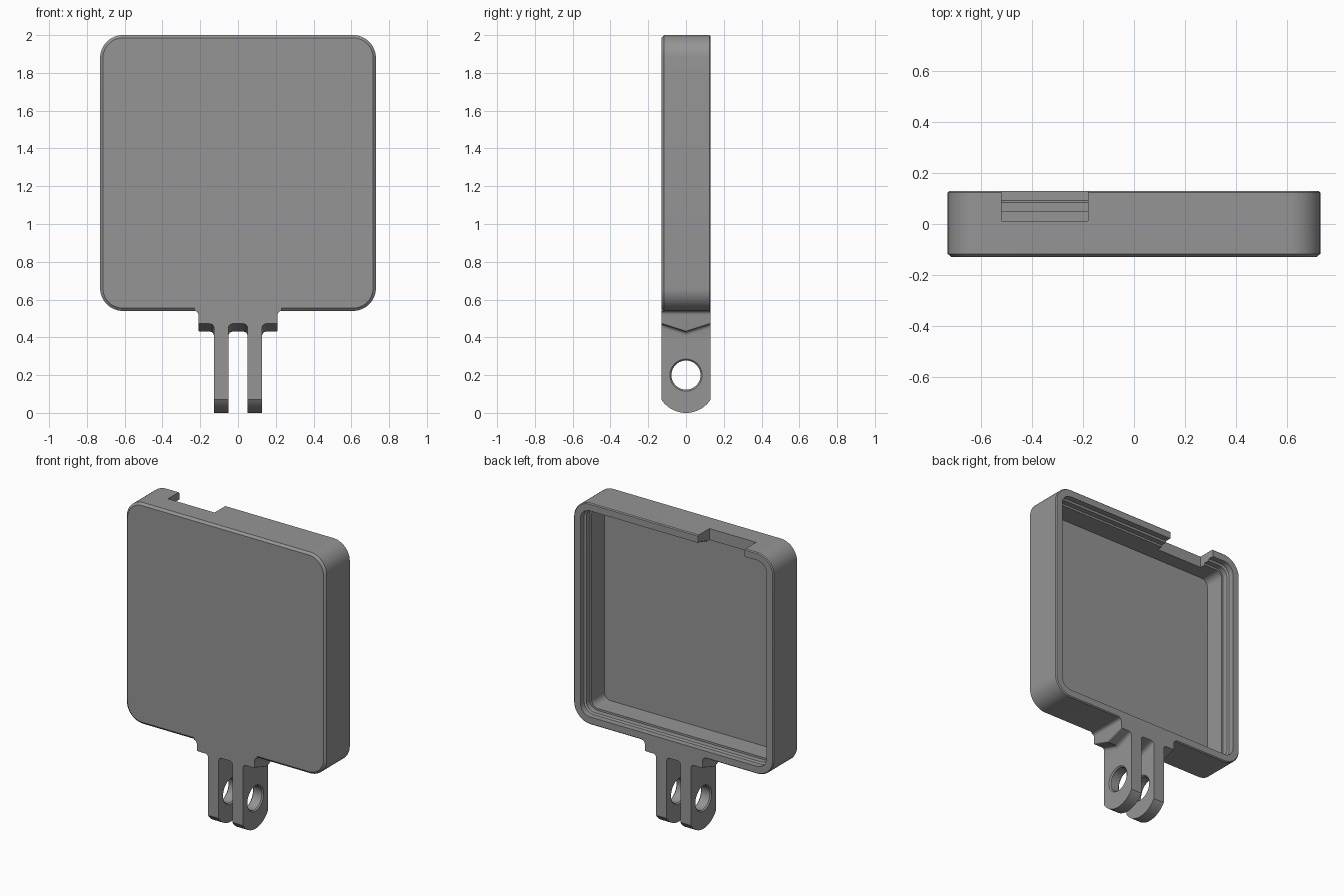
import bpy, bmesh, math

if "Cube" in bpy.data.objects:
    bpy.data.objects.remove(bpy.data.objects["Cube"])

GREY = bpy.data.materials.new("plain grey")
GREY.diffuse_color = (0.3, 0.3, 0.3, 1)
GREY.use_nodes = True
GREY.node_tree.nodes["Principled BSDF"].inputs["Base Color"].default_value = GREY.diffuse_color
HALF_Y = 0.13


def make_object(name, bm, smooth=True):
    bmesh.ops.recalc_face_normals(bm, faces=bm.faces[:])
    mesh = bpy.data.meshes.new(name)
    bm.to_mesh(mesh)
    bm.free()
    mesh.materials.append(GREY)
    ob = bpy.data.objects.new(name, mesh)
    bpy.context.collection.objects.link(ob)
    return ob


def loft(name, rings):
    """Skin closed rings of equal length and cap both ends."""
    bm = bmesh.new()
    loops = [[bm.verts.new(p) for p in ring] for ring in rings]
    n = len(loops[0])
    for a, b in zip(loops, loops[1:]):
        for i in range(n):
            bm.faces.new((a[i], a[(i + 1) % n], b[(i + 1) % n], b[i]))
    bm.faces.new(loops[0])
    bm.faces.new(loops[-1])
    return make_object(name, bm)


def cut(target, cutter):
    mod = target.modifiers.new("cut", 'BOOLEAN')
    mod.operation, mod.solver, mod.object = 'DIFFERENCE', 'EXACT', cutter
    select(target)
    bpy.ops.object.modifier_apply(modifier=mod.name)
    bpy.data.objects.remove(cutter, do_unlink=True)


def select(ob):
    bpy.ops.object.select_all(action='DESELECT')
    ob.select_set(True)
    bpy.context.view_layer.objects.active = ob


def rounded_square(inset, y, half=0.73, radius=0.12, cz=1.27, steps=12):
    r = radius - inset
    c = half - radius
    ring = []
    for q, (sx, sz) in enumerate([(1, 1), (-1, 1), (-1, -1), (1, -1)]):
        for i in range(steps + 1):
            a = math.pi / 2 * (q + i / steps)
            ring.append((sx * c + r * math.cos(a), y, cz + sz * c + r * math.sin(a)))
    return ring


# Case: bevelled front plate, outer wall, stepped inner wall, floor
profile = [(0.015, -0.13), (0.0, -0.117), (0.0, 0.124), (0.006, 0.13),
           (0.05, 0.13), (0.05, 0.092), (0.062, 0.085), (0.062, 0.05),
           (0.075, 0.05), (0.075, -0.085)]
case = loft("case", [rounded_square(i, y) for i, y in profile])

# Notch in the top wall
notch = loft("notch_cutter", [[(x, y, z) for x, y in
             ((-0.52, 0.012), (-0.18, 0.012), (-0.18, 0.3), (-0.52, 0.3))]
             for z in (1.85, 2.1)])
cut(case, notch)


# Mount block: V-shaped underside, filleted into the case and the prongs
def arc(cx, cz, r, start, end, steps=4):
    return [(cx + r * math.cos(math.radians(start + (end - start) * i / steps)),
             cz + r * math.sin(math.radians(start + (end - start) * i / steps)))
            for i in range(steps + 1)]


def block_section(y, zb):
    f, foot = 0.02, 0.395
    half = [(0.0, zb)]
    half += arc(0.05 - f, zb - f, f, 90, 0)
    half += [(0.05, foot), (0.128, foot)]
    half += arc(0.128 + f, zb - f, f, 180, 90)
    half += arc(0.21 - 0.008, zb + 0.008, 0.008, -90, 0)
    half += arc(0.21 + f, 0.54 - f, f, 180, 90)
    half += [(0.23, 0.556)]
    left = [(-x, z) for x, z in reversed(half[1:])]
    return [(x, y, z) for x, z in half + left]


block = loft("mount_block", [block_section(-HALF_Y, 0.472),
                             block_section(0, 0.43),
                             block_section(HALF_Y, 0.472)])


# Prongs: rounded foot, chamfered pivot hole
def prong_section(x, top=0.395):
    r = 0.156
    a = math.degrees(math.asin(HALF_Y / r))
    pts = arc(0, r, r, -90 - a, -90 + a, 20)
    return [(x, y, z) for y, z in pts + [(HALF_Y, top), (-HALF_Y, top)]]


def hole_ring(x, r):
    return [(x, y, z) for y, z in arc(0, 0.2, r, 0, 360, 40)[:-1]]


for name, s in (("left_prong", -1), ("right_prong", 1)):
    prong = loft(name, [prong_section(s * 0.05), prong_section(s * 0.128)])
    hole = loft("hole_cutter", [hole_ring(s * x, r) for x, r in
                ((0.04, 0.095), (0.058, 0.077), (0.12, 0.077), (0.138, 0.095))])
    cut(prong, hole)

# Smooth the curved walls, keep edges sharp
for ob in list(bpy.context.collection.objects):
    select(ob)
    bpy.ops.object.shade_smooth_by_angle(angle=math.radians(25))
